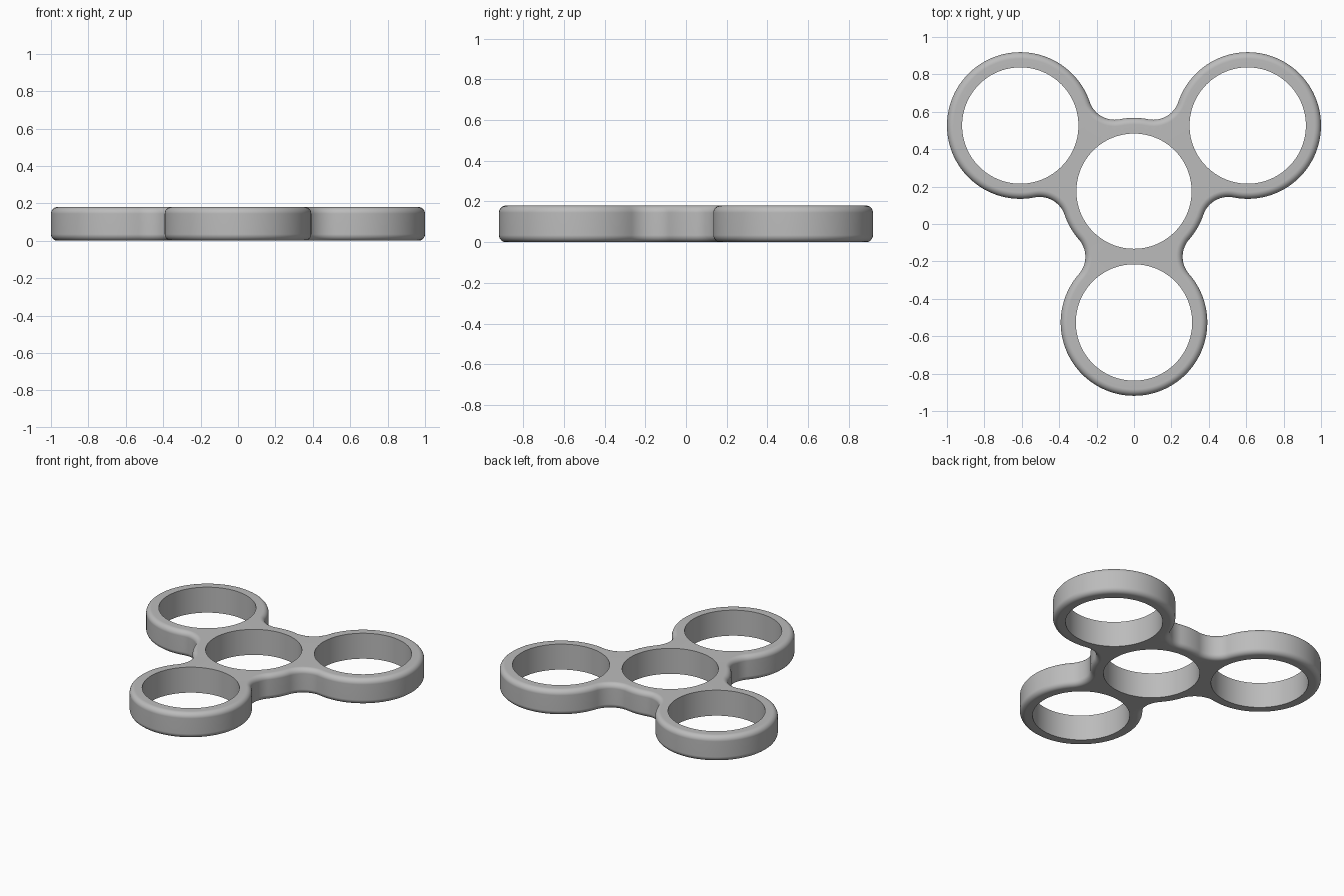
import bpy, bmesh
from math import sin, cos, pi, radians, hypot, atan2
from mathutils import Vector

if "Cube" in bpy.data.objects:
    bpy.data.objects.remove(bpy.data.objects["Cube"], do_unlink=True)

HEIGHT, ROUND = 0.18, 0.035       # thickness and edge rounding
ARM = 0.702                       # hub centre to lobe centre
RADIUS = 0.392                    # outer radius of hub and lobes
WAIST = 0.26                      # half width of the neck
HUB_HOLE, LOBE_HOLE = 0.308, 0.311
HUB = Vector((0, ARM / 4))
DIRECTIONS = [radians(a) for a in (30, 150, 270)]

# Neck fillet tangent to both the hub and a lobe
half = ARM / 2
FILLET = (WAIST**2 + half**2 - RADIUS**2) / (2 * (RADIUS - WAIST))
TANGENT = atan2(WAIST + FILLET, half)


def polar(radius, angle):
    return Vector((radius * cos(angle), radius * sin(angle)))


def arc(centre, radius, start, end, steps):
    """Points along an arc, without its last point."""
    return [centre + polar(radius, start + (end - start) * i / steps) for i in range(steps)]


def outline(inset):
    """Closed outer contour, moved inward by inset."""
    r, f = RADIUS - inset, FILLET + inset
    reach = hypot(half, WAIST + FILLET)
    pts = []
    for d in DIRECTIONS:
        lobe = HUB + polar(ARM, d)
        before, after = (HUB + polar(reach, d + s * TANGENT) for s in (-1, 1))
        pts += arc(before, f, d - TANGENT + pi, d + TANGENT - 2 * TANGENT + pi
                   - (pi - 2 * TANGENT), 20)
        pts += arc(lobe, r, d - pi + TANGENT, d + pi - TANGENT, 80)
        pts += arc(after, f, d - TANGENT + 2 * pi, d + TANGENT + pi, 20)
        nxt = d + 2 * pi / 3
        pts += arc(HUB, r, d + TANGENT, nxt - TANGENT, 8)
    return pts


bm = bmesh.new()


def ring(points, z):
    return [bm.verts.new((p.x, p.y, z)) for p in points]


def bridge(a, b):
    for i in range(len(a)):
        j = (i + 1) % len(a)
        bm.faces.new((a[i], a[j], b[j], b[i]))


def loop_edges(verts):
    edges = []
    for a, b in zip(verts, verts[1:] + verts[:1]):
        edges.append(bm.edges.get((a, b)) or bm.edges.new((a, b)))
    return edges


# Outer wall with rounded upper and lower edges
STEPS = 6
quarter = [(ROUND * (1 - sin(pi / 2 * i / STEPS)), ROUND * (1 - cos(pi / 2 * i / STEPS)))
           for i in range(STEPS + 1)]
profile = quarter + [(inset, HEIGHT - z) for inset, z in reversed(quarter)]
rings = [ring(outline(inset), z) for inset, z in profile]
for lower, upper in zip(rings, rings[1:]):
    bridge(lower, upper)

# Straight walls of the four round openings
openings = [(HUB, HUB_HOLE)] + [(HUB + polar(ARM, d), LOBE_HOLE) for d in DIRECTIONS]
bottom_loops, top_loops = [rings[0]], [rings[-1]]
for centre, radius in openings:
    circle = arc(centre, radius, 0, 2 * pi, 96)
    low, high = ring(circle, 0), ring(circle, HEIGHT)
    bridge(high, low)
    bottom_loops.append(low)
    top_loops.append(high)

# Flat upper and lower faces around the openings
for loops, normal in ((bottom_loops, (0, 0, -1)), (top_loops, (0, 0, 1))):
    edges = [e for verts in loops for e in loop_edges(verts)]
    bmesh.ops.triangle_fill(bm, edges=edges, use_beauty=True, normal=normal)
bmesh.ops.recalc_face_normals(bm, faces=bm.faces)

mesh = bpy.data.meshes.new("spinner_body")
bm.to_mesh(mesh)
bm.free()
body = bpy.data.objects.new("spinner_body", mesh)
bpy.context.collection.objects.link(body)

# Plain grey finish
grey = bpy.data.materials.new("plain_grey")
grey.use_nodes = True
colour = (0.5, 0.5, 0.5, 1)
grey.diffuse_color = colour
grey.node_tree.nodes["Principled BSDF"].inputs["Base Color"].default_value = colour
mesh.materials.append(grey)

# Smooth walls, crisp opening rims
bpy.context.view_layer.objects.active = body
body.select_set(True)
bpy.ops.object.shade_smooth_by_angle(angle=radians(35))
weighted = body.modifiers.new("weighted_normals", "WEIGHTED_NORMAL")
weighted.keep_sharp = True
